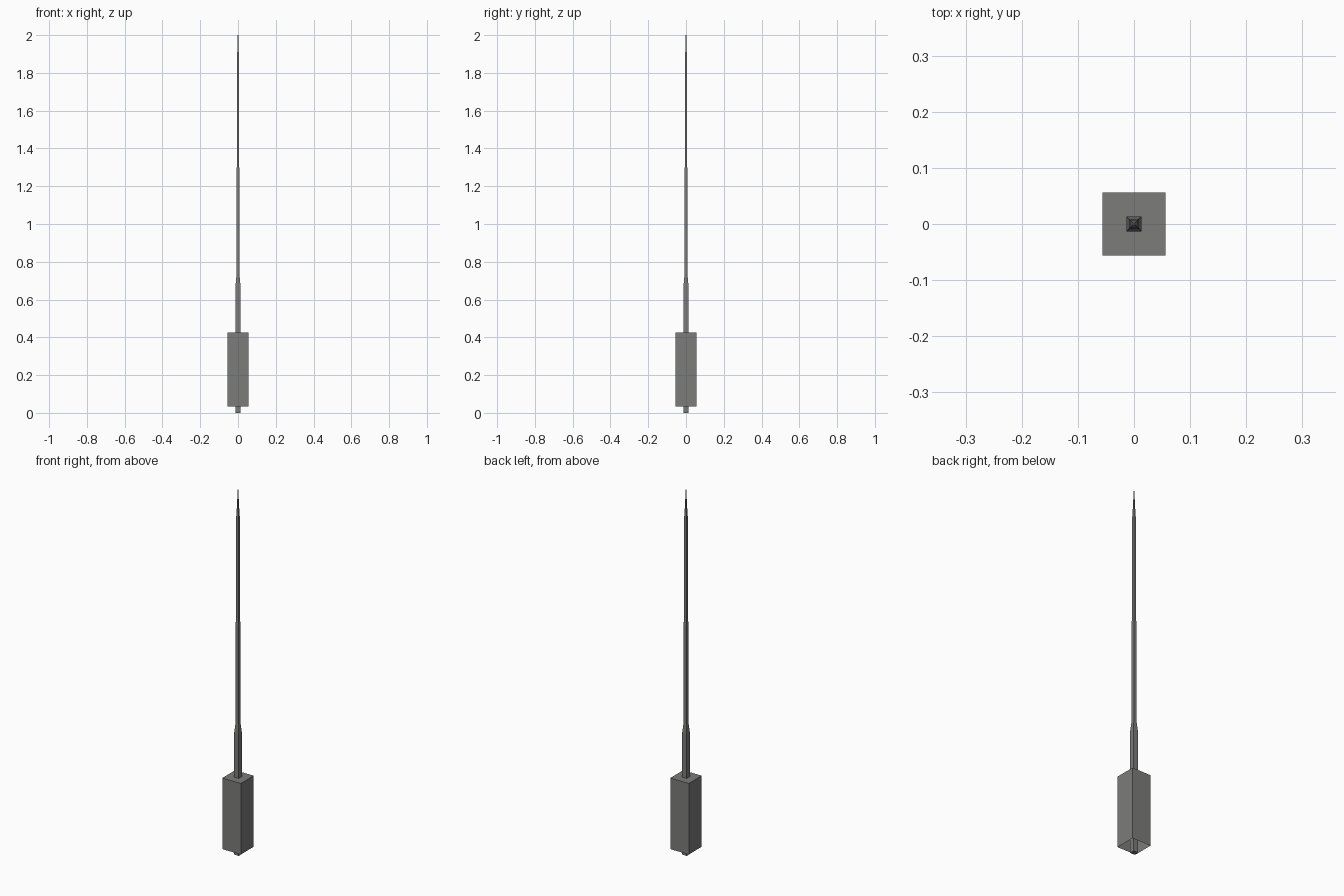
import bpy, bmesh

if "Cube" in bpy.data.objects:
    bpy.data.objects.remove(bpy.data.objects["Cube"])

grey = bpy.data.materials.new("dark_grey_metal")
grey.diffuse_color = (0.2, 0.2, 0.195, 1)
grey.use_nodes = True
grey.node_tree.nodes["Principled BSDF"].inputs["Base Color"].default_value = grey.diffuse_color


def square_stack(name, profile, cap_bottom=True):
    """Loft square rings given as (z, half width) pairs, capped at the top."""
    bm = bmesh.new()
    rings = [[bm.verts.new((sx * h, sy * h, z))
              for sx, sy in ((-1, -1), (1, -1), (1, 1), (-1, 1))]
             for z, h in profile]
    for a, b in zip(rings, rings[1:]):
        for i in range(4):
            j = (i + 1) % 4
            bm.faces.new((a[i], a[j], b[j], b[i]))
    bm.faces.new(rings[-1])
    if cap_bottom:
        bm.faces.new(rings[0][::-1])
    mesh = bpy.data.meshes.new(name)
    bm.to_mesh(mesh)
    bm.free()
    mesh.materials.append(grey)
    obj = bpy.data.objects.new(name, mesh)
    bpy.context.collection.objects.link(obj)
    return obj


# stepped mast with short sloped shoulders and a needle tip
square_stack("mast", [(0, 0.0135), (0.67, 0.0135), (0.72, 0.009),
                      (1.26, 0.009), (1.30, 0.0065), (1.85, 0.0065),
                      (1.88, 0.005), (1.97, 0.002), (2.0, 0.0015)])

# square housing around the base, open underneath
square_stack("base_housing", [(0.035, 0.056), (0.425, 0.056)], cap_bottom=False)
